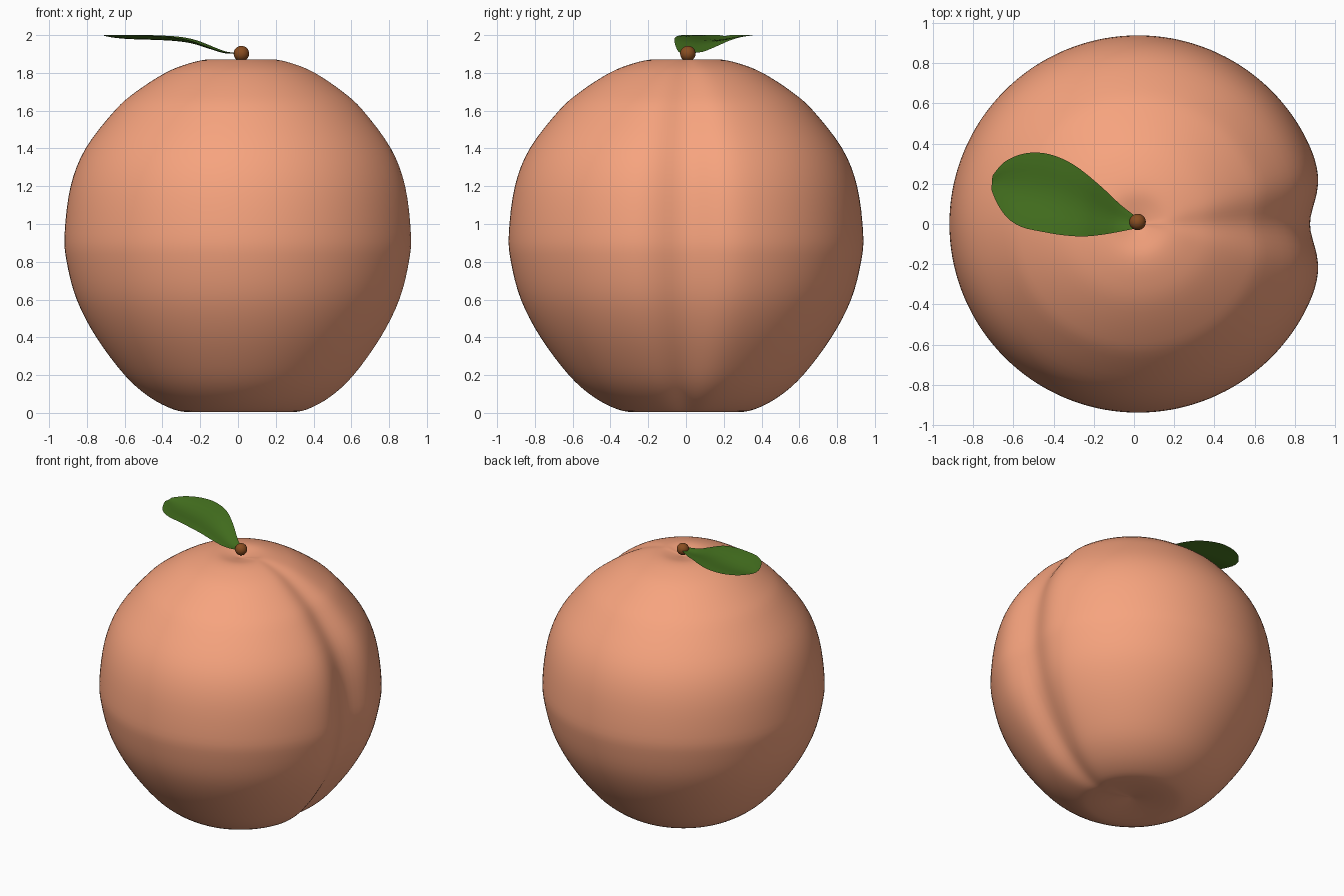
import bpy, math
from mathutils import Vector

if "Cube" in bpy.data.objects:
    bpy.data.objects.remove(bpy.data.objects["Cube"])


def material(name, rgb):
    m = bpy.data.materials.new(name)
    m.diffuse_color = (*rgb, 1)
    m.use_nodes = True
    m.node_tree.nodes["Principled BSDF"].inputs["Base Color"].default_value = m.diffuse_color
    return m


def make(name, verts, faces, mat):
    me = bpy.data.meshes.new(name)
    me.from_pydata(verts, [], faces)
    me.materials.append(mat)
    ob = bpy.data.objects.new(name, me)
    bpy.context.collection.objects.link(ob)
    for p in me.polygons:
        p.use_smooth = True
    return ob


def smooth_path(pts, steps):
    """Catmull-Rom curve through tuples of any length."""
    out = []
    for i in range(len(pts) - 1):
        a, b = pts[max(i - 1, 0)], pts[i]
        c, d = pts[i + 1], pts[min(i + 2, len(pts) - 1)]
        for k in range(steps):
            t = k / steps
            out.append([0.5 * (2 * q + (r - p) * t + (2 * p - 5 * q + 4 * r - s) * t * t
                               + (3 * q - p - 3 * r + s) * t ** 3)
                        for p, q, r, s in zip(a, b, c, d)])
    return out + [list(pts[-1])]


# Fruit body: revolved profile with a groove pressed into the +x side
CX = 0.02
profile = [(0, 0.03), (0.13, 0.012), (0.26, 0.004), (0.36, 0.018), (0.49, 0.085),
           (0.62, 0.2), (0.77, 0.4), (0.874, 0.6), (0.927, 0.8), (0.938, 0.95),
           (0.906, 1.2), (0.827, 1.4), (0.673, 1.6), (0.56, 1.7), (0.405, 1.8),
           (0.28, 1.85), (0.17, 1.872), (0.08, 1.862), (0, 1.845)]
rings = smooth_path(profile, 4)
N = 144
verts = [(CX, 0, rings[0][1])]
for r, z in rings[1:-1]:
    for j in range(N):
        a = math.tau * j / N
        d = min(a, math.tau - a)
        rr = r * (1 - 0.088 * math.exp(-(d / 0.187) ** 2))
        verts.append((CX + rr * math.cos(a), rr * math.sin(a), z))
verts.append((CX, 0, rings[-1][1]))
top, last = len(verts) - 1, len(rings) - 3
faces = []
for j in range(N):
    k = (j + 1) % N
    faces.append((0, 1 + k, 1 + j))
    for i in range(last):
        b = 1 + i * N
        faces.append((b + j, b + k, b + N + k, b + N + j))
    faces.append((1 + last * N + j, 1 + last * N + k, top))
make("fruit_body", verts, faces, material("peach_skin", (0.93, 0.37, 0.21)))

# Stem knob
bpy.ops.mesh.primitive_uv_sphere_add(segments=24, ring_count=16, radius=0.041,
                                     location=(0.018, 0.01, 1.902))
stem = bpy.context.object
stem.name = "stem"
stem.data.materials.append(material("stem_brown", (0.25, 0.075, 0.015)))
bpy.ops.object.shade_smooth()

# Leaf: near edge x,y, far edge x,y, height, lofted with a sunken midrib
stations = [(0.02, -0.02, 0.02, 0.03, 1.905), (-0.08, -0.04, -0.06, 0.09, 1.912),
            (-0.17, -0.055, -0.14, 0.165, 1.942), (-0.26, -0.062, -0.22, 0.235, 1.973),
            (-0.36, -0.055, -0.30, 0.295, 1.99), (-0.46, -0.038, -0.39, 0.338, 1.997),
            (-0.56, -0.015, -0.48, 0.356, 2.0), (-0.63, 0.03, -0.57, 0.345, 2.0),
            (-0.68, 0.1, -0.65, 0.305, 2.0), (-0.71, 0.17, -0.705, 0.24, 2.0)]
rows = smooth_path(stations, 3)
M = 8
verts, faces = [], []
for ax, ay, bx, by, z in rows:
    a, b = Vector((ax, ay, z)), Vector((bx, by, z))
    dip = 0.06 * (b - a).length
    for j in range(M + 1):
        t = j / M
        p = a.lerp(b, t)
        p.z = min(p.z, 2.0) - dip * math.sin(math.pi * t) ** 2
        verts.append(p)
for i in range(len(rows) - 1):
    for j in range(M):
        q = i * (M + 1) + j
        faces.append((q, q + M + 1, q + M + 2, q + 1)[::-1])
make("leaf", verts, faces, material("leaf_green", (0.06, 0.17, 0.014)))
